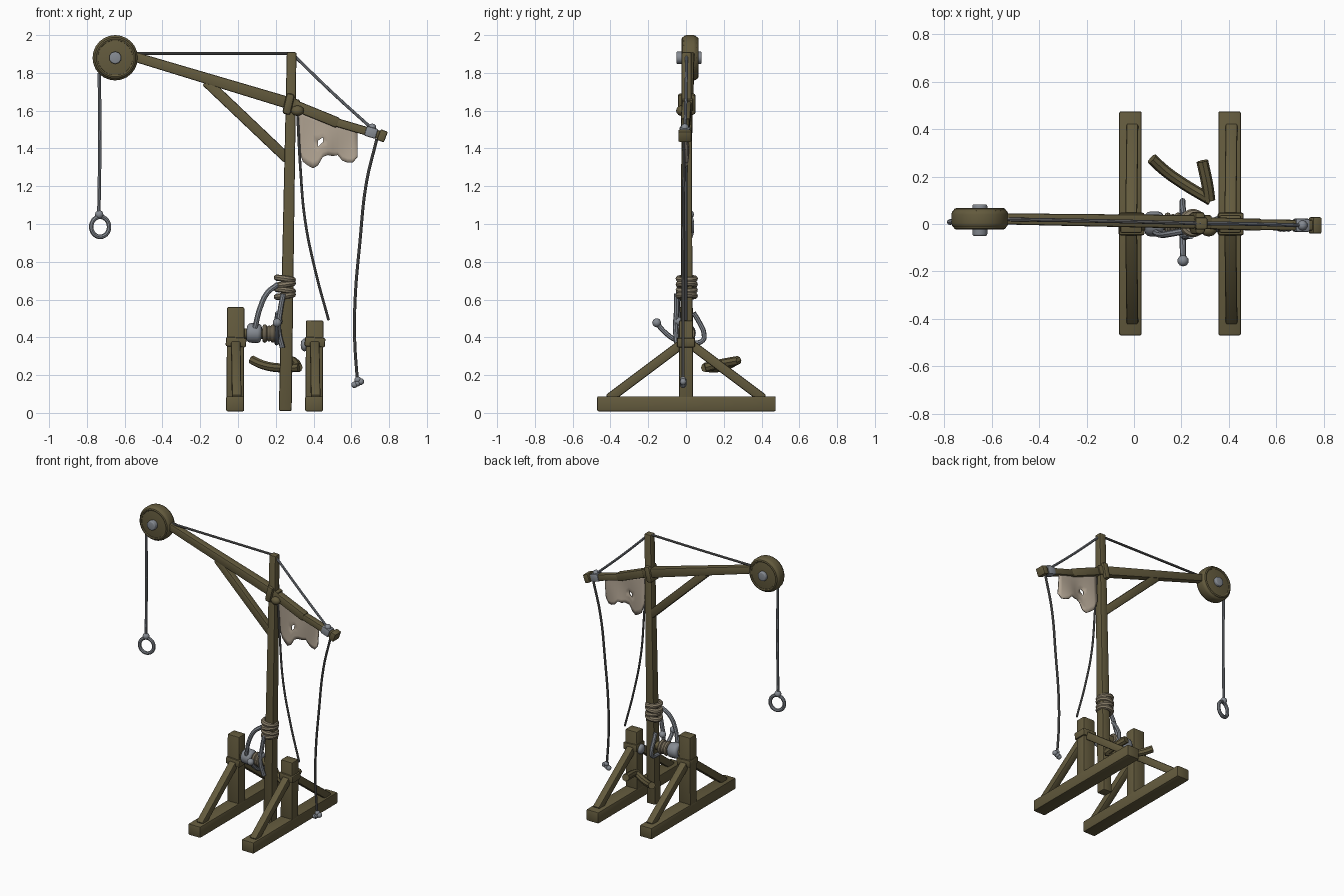
import bpy, bmesh, math
from mathutils import Vector, Matrix

cube = bpy.data.objects.get("Cube")
if cube:
    bpy.data.objects.remove(cube, do_unlink=True)


def material(name, rgb):
    m = bpy.data.materials.new(name)
    m.use_nodes = True
    m.diffuse_color = (*rgb, 1)
    m.node_tree.nodes["Principled BSDF"].inputs["Base Color"].default_value = (*rgb, 1)
    return m


WOOD = material("olive wood", (0.125, 0.103, 0.047))
METAL = material("grey metal", (0.24, 0.26, 0.29))
WIRE = material("dark wire", (0.13, 0.13, 0.13))
ROPE = material("tan rope", (0.24, 0.20, 0.135))
CLOTH = material("pale cloth", (0.44, 0.37, 0.29))


def finish(name, bm, mat, smooth=True):
    bmesh.ops.recalc_face_normals(bm, faces=bm.faces)
    me = bpy.data.meshes.new(name)
    bm.to_mesh(me)
    bm.free()
    me.materials.append(mat)
    ob = bpy.data.objects.new(name, me)
    bpy.context.collection.objects.link(ob)
    if smooth:
        bpy.ops.object.select_all(action="DESELECT")
        ob.select_set(True)
        bpy.context.view_layer.objects.active = ob
        bpy.ops.object.shade_smooth_by_angle(angle=math.radians(40))
    return ob


def frame(p, q):
    """Matrix with z along p-q and y kept close to the world y or z axis."""
    z = (q - p).normalized()
    up = Vector((0, 1, 0)) if abs(z.y) < 0.5 else Vector((0, 0, 1))
    x = up.cross(z).normalized()
    rot = Matrix((x, z.cross(x), z)).transposed().to_4x4()
    return Matrix.Translation((p + q) / 2) @ rot


def beam(name, p, q, w, d, taper=1.0, bevel=0.008, mat=WOOD):
    p, q = Vector(p), Vector(q)
    bm = bmesh.new()
    bmesh.ops.create_cube(bm, size=1)
    for v in bm.verts:
        s = taper if v.co.z > 0 else 1
        v.co = Vector((v.co.x * w * s, v.co.y * d * s, v.co.z * (q - p).length))
    bmesh.ops.bevel(bm, geom=bm.edges[:], offset=bevel, segments=2, affect="EDGES", profile=0.5)
    bm.transform(frame(p, q))
    return finish(name, bm, mat)


def disc(name, p, q, r, mat, bevel=0.0, sides=24):
    p, q = Vector(p), Vector(q)
    bm = bmesh.new()
    bmesh.ops.create_cone(bm, cap_ends=True, segments=sides, radius1=r, radius2=r, depth=(q - p).length)
    if bevel:
        rims = [e for e in bm.edges if abs(e.verts[0].co.z - e.verts[1].co.z) < 1e-5]
        bmesh.ops.bevel(bm, geom=rims, offset=bevel, segments=3, affect="EDGES", profile=0.5)
    bm.transform(frame(p, q))
    return finish(name, bm, mat)


def ball(name, c, r, mat, scale=(1, 1, 1)):
    bm = bmesh.new()
    bmesh.ops.create_icosphere(bm, subdivisions=2, radius=r)
    bm.transform(Matrix.Translation(c) @ Matrix.Diagonal((*scale, 1)))
    return finish(name, bm, mat)


def tube(name, points, r, mat, cyclic=False):
    cu = bpy.data.curves.new(name, "CURVE")
    cu.dimensions = "3D"
    cu.bevel_depth, cu.bevel_resolution, cu.use_fill_caps = r, 2, True
    sp = cu.splines.new("BEZIER")
    sp.use_cyclic_u = cyclic
    sp.resolution_u = 6
    sp.bezier_points.add(len(points) - 1)
    for b, p in zip(sp.bezier_points, points):
        b.co = p
        b.handle_left_type = b.handle_right_type = "AUTO"
    tmp = bpy.data.objects.new(name + "_curve", cu)
    bpy.context.collection.objects.link(tmp)
    bpy.context.view_layer.update()
    me = bpy.data.meshes.new_from_object(tmp.evaluated_get(bpy.context.evaluated_depsgraph_get()))
    bpy.data.objects.remove(tmp, do_unlink=True)
    bm = bmesh.new()
    bm.from_mesh(me)
    for f in bm.faces:
        f.material_index = 0
    return finish(name, bm, mat)


def ring(name, centre, u, v, r, mat, n=12):
    """Closed ring spanned by the two half-axis vectors u and v."""
    c, u, v = Vector(centre), Vector(u), Vector(v)
    pts = [c + u * math.cos(a) + v * math.sin(a) for a in (i * math.tau / n for i in range(n))]
    return tube(name, pts, r, mat, True)


# Base: two trestles with feet, uprights and diagonal struts
for side, x, top in (("right", -0.015, 0.56), ("left", 0.403, 0.49)):
    beam(side + "_foot", (x, -0.47, 0.048), (x, 0.475, 0.048), 0.095, 0.08)
    beam(side + "_upright", (x, 0, 0.05), (x + 0.003, 0, top), 0.092, 0.075)
    for end, s in (("front", -1), ("back", 1)):
        beam(f"{side}_{end}_strut", (x + 0.008, s * 0.41, 0.075), (x + 0.003, s * 0.01, 0.375), 0.05, 0.05)
    beam(side + "_strut_band", (x + 0.003, 0, 0.35), (x + 0.006, 0, 0.4), 0.108, 0.095)

# Mast, boom and brace
beam("mast", (0.25, 0.003, 0.01), (0.284, 0.003, 1.91), 0.068, 0.068, taper=0.75)
beam("boom_front", (0.32, 0.008, 1.625), (-0.58, 0.022, 1.895), 0.064, 0.058, taper=0.8)
beam("boom_mid", (0.26, 0.005, 1.645), (0.53, -0.003, 1.535), 0.056, 0.05)
beam("boom_tail", (0.515, -0.003, 1.54), (0.78, -0.006, 1.462), 0.045, 0.045)
beam("boom_end", (0.745, -0.006, 1.474), (0.783, -0.006, 1.46), 0.06, 0.07)
beam("brace", (0.262, 0.008, 1.345), (-0.17, 0.015, 1.755), 0.054, 0.045)
beam("boom_binding", (0.255, 0.004, 1.58), (0.28, 0.004, 1.69), 0.045, 0.095, bevel=0.015)
ball("boom_knot", (0.315, -0.025, 1.6), 0.035, WOOD, (1, 0.8, 0.8))

# Pulley wheel with rim ridges and hub
disc("pulley_wheel", (-0.65, -0.018, 1.88), (-0.65, 0.062, 1.88), 0.12, WOOD, 0.022)
for y in (-0.012, 0.056):
    ring("wheel_ridge", (-0.65, y, 1.88), (0.1, 0, 0), (0, 0, 0.1), 0.011, WOOD, 16)
disc("wheel_hub", (-0.65, -0.05, 1.88), (-0.65, 0.083, 1.88), 0.033, METAL, 0.007, 10)

# Stay wires over the mast top
tube("front_stay", [(-0.56, 0.02, 1.903), (-0.1, 0.012, 1.902), (0.283, 0.003, 1.903)], 0.008, WIRE)
tube("rear_stay", [(0.283, 0.003, 1.905), (0.5, 0, 1.695), (0.715, -0.006, 1.5)], 0.008, METAL)

# Tail clamp
beam("tail_clamp", (0.675, -0.005, 1.494), (0.735, -0.006, 1.476), 0.054, 0.056, mat=METAL)
ball("clamp_knob", (0.71, -0.006, 1.51), 0.022, METAL)

# Hanging lines with hook ring and end knots
tube("hoist_line", [(-0.734, 0.02, 1.8), (-0.732, 0.02, 1.4), (-0.737, 0.02, 1.04)], 0.009, METAL)
ball("hoist_knot", (-0.735, 0.02, 1.05), 0.023, METAL)
ring("hoist_ring", (-0.73, 0.02, 0.985), (0.047, 0.012, 0), (0, 0, 0.053), 0.012, METAL)
tube("tail_line", [(0.735, -0.01, 1.45), (0.68, -0.012, 1.22), (0.645, -0.015, 0.9),
                   (0.62, -0.015, 0.6), (0.618, -0.015, 0.38), (0.632, -0.015, 0.17)], 0.008, WIRE)
for dx, dz in ((0, 0), (0.018, 0.008), (-0.015, -0.008), (0.002, 0.018)):
    ball("tail_knot", (0.632 + dx, -0.015, 0.157 + dz), 0.018, METAL)
tube("mast_line", [(0.315, 0.0, 1.58), (0.33, 0.0, 1.3), (0.355, 0.0, 1.02),
                   (0.41, 0.0, 0.75), (0.48, 0.0, 0.49)], 0.007, WIRE)

# Torn flag hanging under the boom tail, with a small hole
hem = [1.40, 1.33, 1.31, 1.295, 1.31, 1.355, 1.365, 1.36, 1.365, 1.335, 1.325, 1.325, 1.355]
rows, cols = 8, len(hem)
bm = bmesh.new()
grid = []
for i, low in enumerate(hem):
    t = i / (cols - 1)
    high = 1.61 - 0.115 * t
    grid.append([bm.verts.new((0.318 + 0.314 * t,
                               0.012 * math.sin(9 * t + 1.5 * j / rows) * j / rows,
                               high + (low - high) * j / rows)) for j in range(rows + 1)])
for i in range(cols - 1):
    for j in range(rows):
        if (i, j) != (4, 4):
            bm.faces.new((grid[i][j], grid[i + 1][j], grid[i + 1][j + 1], grid[i][j + 1]))
flag = finish("flag", bm, CLOTH)
solid = flag.modifiers.new("thickness", "SOLIDIFY")
solid.thickness, solid.offset = 0.008, 0

# Rope coils round the mast
for k, z in enumerate((0.62, 0.65, 0.68, 0.71)):
    ring("mast_coil", (0.248, 0.004, z), (0.042, 0, 0.006 * (-1) ** k), (0, 0.042, 0), 0.017, ROPE)
tube("coil_lead", [(0.21, -0.03, 0.68), (0.155, -0.04, 0.635), (0.115, -0.045, 0.55),
                   (0.09, -0.035, 0.45)], 0.014, METAL)
tube("coil_end", [(0.24, -0.05, 0.63), (0.225, -0.05, 0.55), (0.215, -0.055, 0.44),
                  (0.235, -0.045, 0.345)], 0.014, METAL)

# Winch drum, windings and crank
disc("winch_drum", (0.02, 0, 0.42), (0.24, 0, 0.42), 0.028, WOOD)
disc("winch_cap", (0.045, 0, 0.425), (0.125, 0, 0.42), 0.052, METAL, 0.022, 16)
for x, r in ((0.142, 0.036), (0.165, 0.03), (0.185, 0.036)):
    ring("winch_winding", (x, 0, 0.42), (0, r, 0), (0, 0, r), 0.013, ROPE)
ball("upright_boss", (0.352, 0, 0.36), 0.035, METAL, (0.6, 1, 1))
tube("crank", [(0.207, -0.155, 0.475), (0.206, -0.11, 0.425), (0.205, -0.05, 0.385),
               (0.205, 0.03, 0.37), (0.205, 0.09, 0.385), (0.205, 0.095, 0.42),
               (0.205, 0.07, 0.48), (0.21, 0.04, 0.53)], 0.013, METAL)
ball("crank_knob", (0.207, -0.155, 0.477), 0.024, METAL)
ball("crank_joint", (0.212, -0.04, 0.485), 0.024, METAL)

# Bent lever behind the mast
tube("lever_long", [(0.075, 0.275, 0.28), (0.13, 0.225, 0.255), (0.2, 0.175, 0.24),
                    (0.325, 0.1, 0.24)], 0.024, WOOD)
tube("lever_short", [(0.318, 0.1, 0.24), (0.31, 0.16, 0.255), (0.288, 0.265, 0.275)], 0.025, WOOD)
